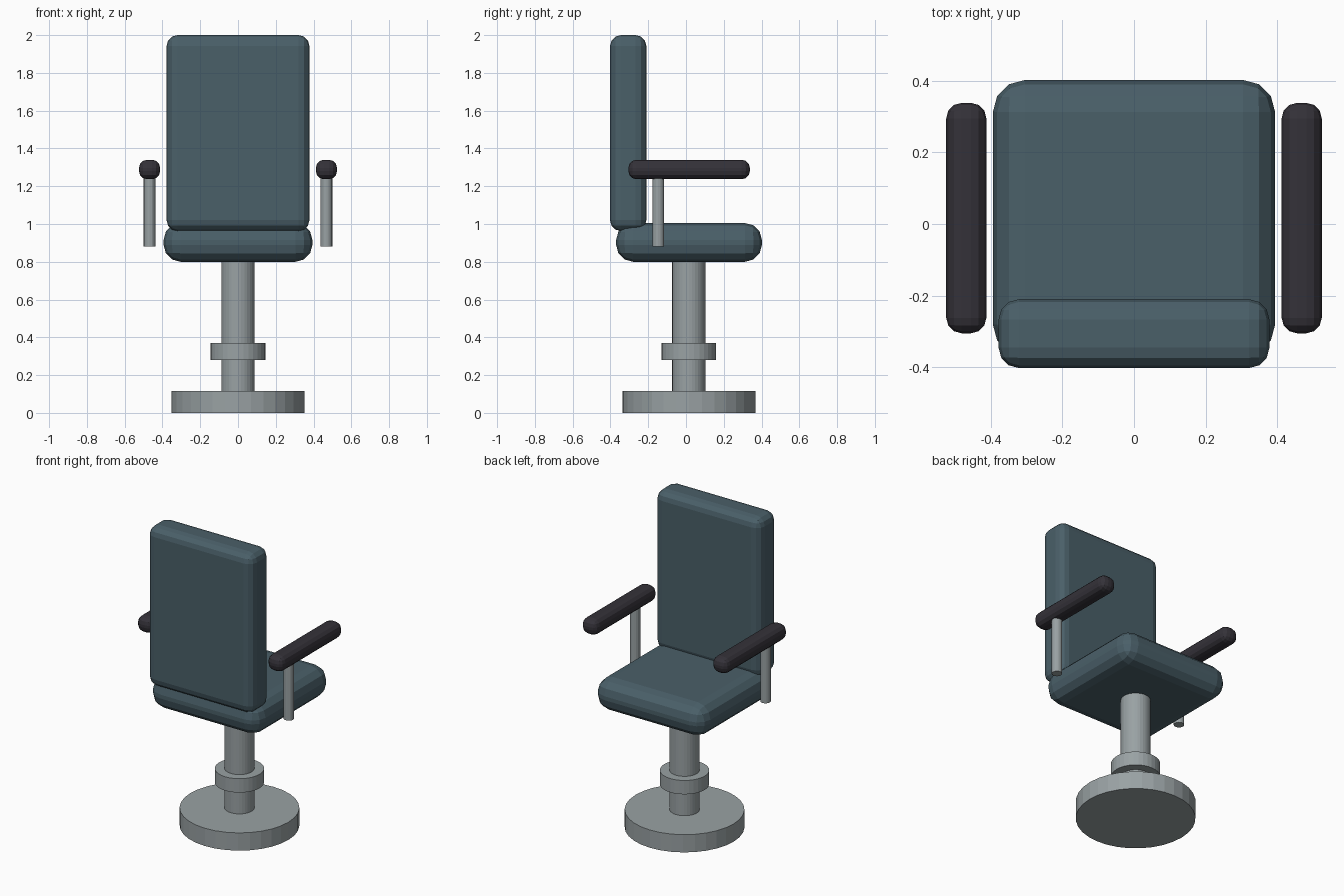
import bpy, bmesh
from mathutils import Matrix

if "Cube" in bpy.data.objects:
    bpy.data.objects.remove(bpy.data.objects["Cube"])


def material(name, rgb):
    m = bpy.data.materials.new(name)
    m.diffuse_color = (*rgb, 1)
    m.use_nodes = True
    m.node_tree.nodes["Principled BSDF"].inputs["Base Color"].default_value = m.diffuse_color
    return m


UPHOLSTERY = material("slate blue", (0.068, 0.115, 0.14))
METAL = material("light grey metal", (0.32, 0.36, 0.37))
RUBBER = material("charcoal", (0.034, 0.031, 0.040))


def add_object(name, bm, mat):
    mesh = bpy.data.meshes.new(name)
    bm.to_mesh(mesh)
    bm.free()
    mesh.materials.append(mat)
    ob = bpy.data.objects.new(name, mesh)
    bpy.context.collection.objects.link(ob)
    return ob


def cushion(name, lo, hi, bevel, mat):
    """Box between two corners with rounded edges."""
    bm = bmesh.new()
    bmesh.ops.create_cube(bm, size=1)
    for v in bm.verts:
        for i in range(3):
            v.co[i] = hi[i] if v.co[i] > 0 else lo[i]
    ob = add_object(name, bm, mat)
    mod = ob.modifiers.new("rounding", "BEVEL")
    mod.width = bevel
    mod.segments = 3
    return ob


def cylinder(name, x, y, z0, z1, radius, sides, mat):
    bm = bmesh.new()
    bmesh.ops.create_cone(bm, cap_ends=True, segments=sides,
                          radius1=radius, radius2=radius, depth=z1 - z0,
                          matrix=Matrix.Translation((x, y, (z0 + z1) / 2)))
    return add_object(name, bm, mat)


# Pedestal
cylinder("base_disc", 0, 0.015, 0.0, 0.115, 0.352, 32, METAL)
cylinder("column", 0, 0.015, 0.10, 0.85, 0.088, 32, METAL)
cylinder("collar", 0, 0.015, 0.28, 0.37, 0.145, 32, METAL)

# Seat and backrest
cushion("seat", (-0.394, -0.37, 0.80), (0.394, 0.402, 1.005), 0.09, UPHOLSTERY)
cushion("backrest", (-0.378, -0.402, 0.963), (0.378, -0.21, 2.0), 0.057, UPHOLSTERY)

# Armrests on their posts
for side, s in (("left", -1), ("right", 1)):
    x = s * 0.468
    cylinder(side + "_arm_post", x, -0.147, 0.88, 1.26, 0.031, 16, METAL)
    cushion(side + "_armrest", (x - 0.056, -0.305, 1.237),
            (x + 0.056, 0.338, 1.34), 0.043, RUBBER)
